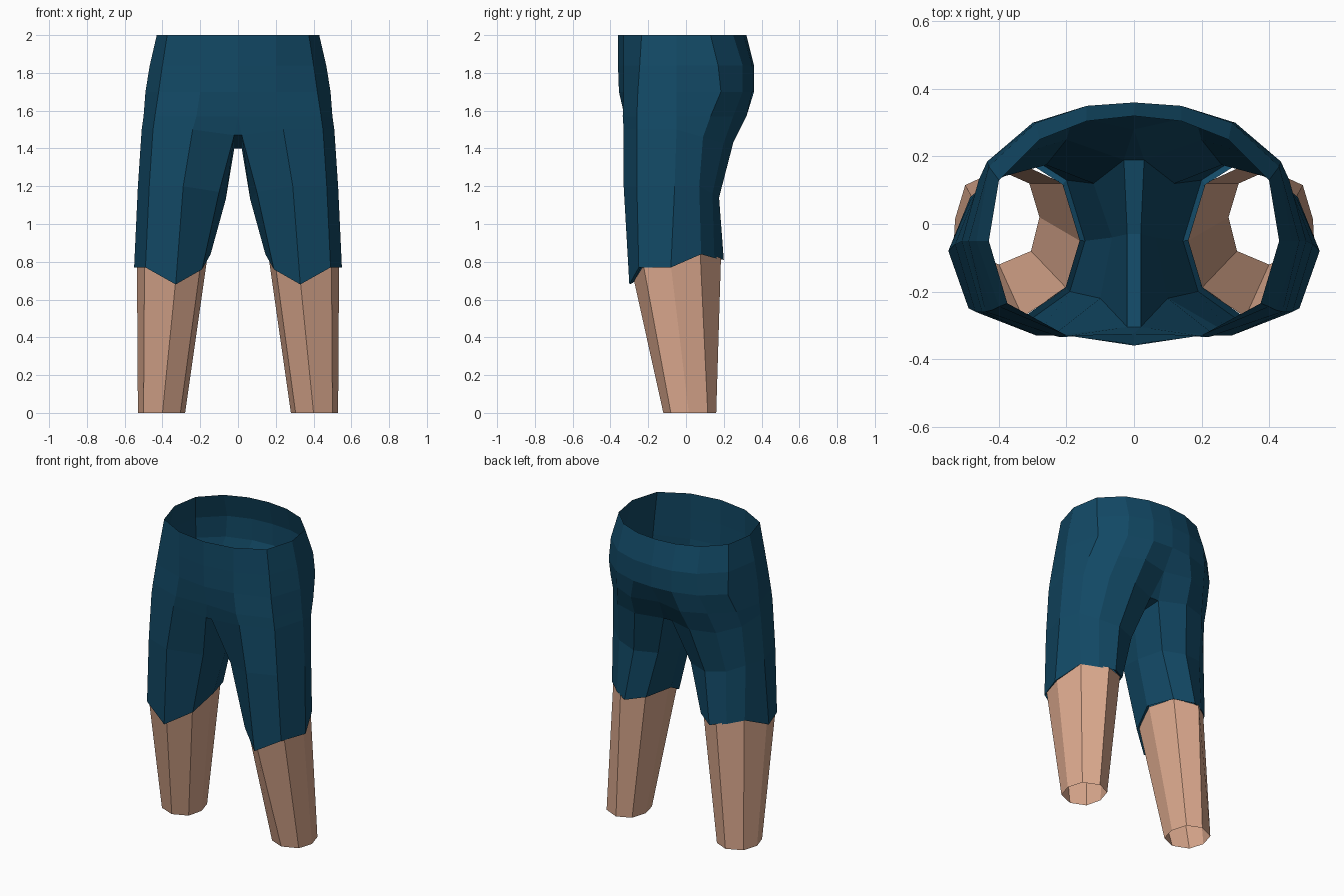
import bpy, bmesh
from mathutils import Vector

if "Cube" in bpy.data.objects:
    bpy.data.objects.remove(bpy.data.objects["Cube"])


def material(name, rgb):
    m = bpy.data.materials.new(name)
    m.diffuse_color = (*rgb, 1)
    m.use_nodes = True
    m.node_tree.nodes["Principled BSDF"].inputs["Base Color"].default_value = m.diffuse_color
    return m


blue = material("deep_blue_cloth", (0.006, 0.066, 0.13))
skin = material("tan_skin", (0.70, 0.39, 0.265))


def bridge(bm, a, b, closed):
    """Join two equal rows of vertices with quads."""
    n = len(a)
    for i in range(n if closed else n - 1):
        j = (i + 1) % n
        bm.faces.new((a[i], a[j], b[j], b[i]))


def finish(bm, name, mat):
    bmesh.ops.recalc_face_normals(bm, faces=bm.faces)
    mesh = bpy.data.meshes.new(name)
    bm.to_mesh(mesh)
    bm.free()
    mesh.materials.append(mat)
    ob = bpy.data.objects.new(name, mesh)
    bpy.context.collection.objects.link(ob)
    mod = ob.modifiers.new("mirror", 'MIRROR')
    mod.use_clip = True
    mod.merge_threshold = 0.002
    return ob


# Trouser leg rings: inner front, around the outside, back, inner side
hem = [(.19, -.20, .76), (.33, -.30, .68), (.49, -.25, .77), (.55, -.08, .77),
       (.485, .08, .84), (.40, .15, .82), (.31, .20, .81), (.20, .13, .83),
       (.145, -.05, .84)]
thigh = [(.10, -.22, 1.17), (.29, -.33, 1.20), (.47, -.26, 1.2), (.53, -.06, 1.2),
         (.485, .07, 1.2), (.39, .14, 1.16), (.26, .175, 1.14), (.12, .12, 1.14),
         (.065, -.04, 1.13)]
crotch = [(.02, -.305, 1.47), (.24, -.33, 1.5), (.45, -.26, 1.5), (.51, -.05, 1.5),
          (.47, .09, 1.46), (.36, .20, 1.43), (.20, .25, 1.43), (.03, .19, 1.42),
          (.02, -.03, 1.40)]

# Half rings of the hips, front centre to back centre, by height
hips = {
    1.57: [(0, -.325), (.22, -.335), (.44, -.26), (.50, -.05),
           (.46, .13), (.33, .25), (.18, .32), (0, .28)],
    1.70: [(0, -.355), (.20, -.33), (.42, -.255), (.49, -.05),
           (.435, .185), (.30, .30), (.14, .35), (0, .36)],
    1.84: [(0, -.36), (.20, -.33), (.40, -.245), (.467, -.05),
           (.43, .17), (.29, .30), (.14, .35), (0, .36)],
    2.00: [(0, -.36), (.20, -.33), (.375, -.235), (.43, -.05),
           (.40, .13), (.28, .25), (.14, .305), (0, .32)],
}

# Shorts
bm = bmesh.new()
centre = sum((Vector(p) for p in hem), Vector()) / len(hem)
rim = []
for p in hem:                       # turned-in edge of the hem
    q = centre + (Vector(p) - centre) * 0.92
    rim.append((q.x, q.y, p[2] + 0.01))
legs = [[bm.verts.new(p) for p in ring] for ring in (rim, hem, thigh, crotch)]
for a, b in zip(legs, legs[1:]):
    bridge(bm, a, b, True)
top = legs[-1]
body = [[bm.verts.new((x, y, z)) for x, y in ring] for z, ring in hips.items()]
bridge(bm, top[:8], body[0], False)
for a, b in zip(body, body[1:]):
    bridge(bm, a, b, False)
# Narrow strip between the legs
strip = [bm.verts.new((0, *top[i].co.yz)) for i in (0, 8, 7)]
bridge(bm, [top[0], top[8], top[7]], strip, False)
bm.faces.new((top[0], strip[0], body[0][0]))
bm.faces.new((top[7], strip[2], body[0][-1]))
finish(bm, "shorts", blue)

# Lower legs: open tapered tubes
ankle = [(.305, -.08), (.40, -.12), (.50, -.08), (.53, .015),
         (.50, .115), (.40, .16), (.31, .12), (.28, .02)]
knee = [(.20, -.19, .77), (.33, -.275, .70), (.495, -.225, .78), (.535, -.08, .78),
        (.478, .075, .85), (.35, .185, .82), (.21, .12, .84), (.16, -.05, .84)]
bm = bmesh.new()
low = [bm.verts.new((x, y, 0)) for x, y in ankle]
high = [bm.verts.new(p) for p in knee]
bridge(bm, low, high, True)
finish(bm, "lower_legs", skin)
